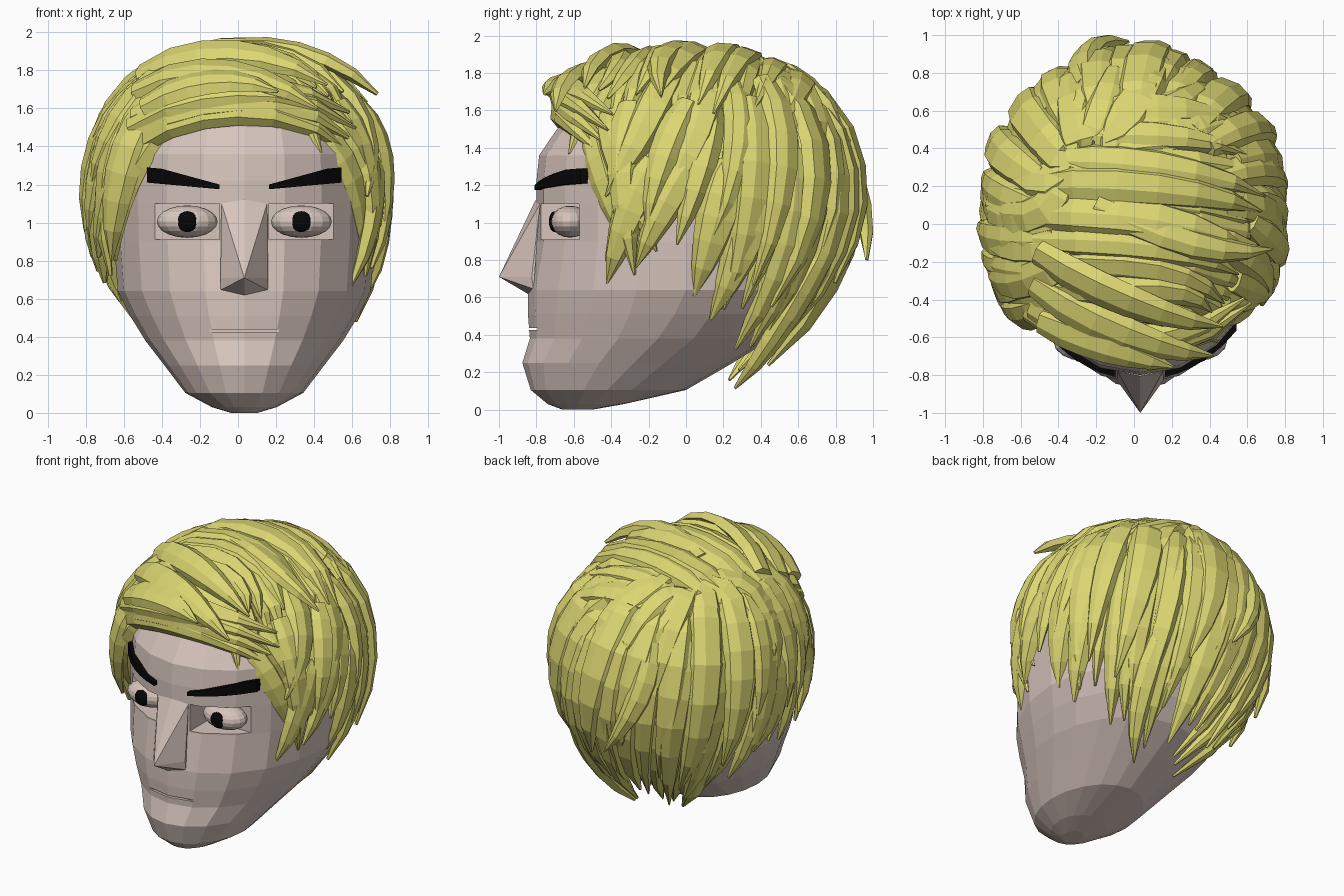
import bpy, bmesh, math, random
from mathutils import Vector, Matrix

if "Cube" in bpy.data.objects:
    bpy.data.objects.remove(bpy.data.objects["Cube"])

random.seed(4)
X0 = 0.033                      # the face sits slightly off centre under the hair


def material(name, rgb):
    m = bpy.data.materials.new(name)
    m.diffuse_color = (*rgb, 1)
    m.use_nodes = True
    m.node_tree.nodes["Principled BSDF"].inputs["Base Color"].default_value = m.diffuse_color
    return m


SKIN = material("skin", (0.68, 0.56, 0.51))
HAIR = material("blond hair", (0.72, 0.68, 0.17))
BLACK = material("black", (0.002, 0.002, 0.002))


def finish(bm, name, mat):
    bmesh.ops.recalc_face_normals(bm, faces=bm.faces[:])
    me = bpy.data.meshes.new(name)
    bm.to_mesh(me)
    bm.free()
    ob = bpy.data.objects.new(name, me)
    bpy.context.collection.objects.link(ob)
    if mat:
        me.materials.append(mat)
    return ob


def loft(bm, rings):
    rows = [[bm.verts.new(p) for p in r] for r in rings]
    n = len(rows[0])
    for a, b in zip(rows, rows[1:]):
        for i in range(n):
            bm.faces.new((a[i], a[(i + 1) % n], b[(i + 1) % n], b[i]))
    bm.faces.new(rows[0][::-1])
    bm.faces.new(rows[-1])


# Head: stacked rings of (z, front y, widest y, back y, half width)
RINGS = [(0.0, -0.66, -0.58, -0.50, 0.07), (0.03, -0.74, -0.5, -0.33, 0.17),
         (0.105, -0.83, -0.42, 0.0, 0.31), (0.25, -0.875, -0.28, 0.25, 0.42),
         (0.38, -0.835, -0.15, 0.46, 0.52), (0.51, -0.845, -0.06, 0.58, 0.60),
         (0.64, -0.845, 0.0, 0.66, 0.665), (0.9, -0.80, 0.0, 0.74, 0.685),
         (1.1, -0.80, 0.0, 0.76, 0.69), (1.22, -0.80, 0.0, 0.76, 0.69),
         (1.36, -0.785, 0.0, 0.75, 0.68), (1.5, -0.69, 0.0, 0.70, 0.62),
         (1.62, -0.54, 0.0, 0.58, 0.50), (1.73, -0.3, 0.0, 0.35, 0.3)]
bm = bmesh.new()
rings = []
for z, yf, yc, yb, hw in RINGS:
    ring = []
    for i in range(20):
        a = math.tau * i / 20
        c = math.cos(a)
        ring.append((X0 + hw * math.sin(a), yc + (yf - yc) * c if c > 0 else yc - (yb - yc) * c, z))
    rings.append(ring)
loft(bm, rings)
head = finish(bm, "head", SKIN)

# Eye sockets and mouth slit cut from the head
bm = bmesh.new()
for cx, w, y0, y1, z0, z1 in [(-0.30, 0.34, -1.1, -0.57, 0.91, 1.10), (0.30, 0.34, -1.1, -0.57, 0.91, 1.10),
                              (0, 0.40, -1.1, -0.795, 0.425, 0.437)]:
    m = Matrix.Translation((X0 + cx, (y0 + y1) / 2, (z0 + z1) / 2)) @ Matrix.Diagonal((w, y1 - y0, z1 - z0, 1))
    bmesh.ops.create_cube(bm, size=1, matrix=m)
cutter = finish(bm, "face_cutter", None)
mod = head.modifiers.new("cut", 'BOOLEAN')
mod.object, mod.operation, mod.solver = cutter, 'DIFFERENCE', 'EXACT'
bpy.context.view_layer.objects.active = head
bpy.ops.object.modifier_apply(modifier="cut")
bpy.data.objects.remove(cutter)

# Nose wedge
bm = bmesh.new()
for x, y, z in [(0, -0.805, 1.12), (0, -1.0, 0.71), (0, -0.83, 0.61)]:
    bm.verts.new((X0 + x, y, z))
for s in (-1, 1):
    for x, y, z in [(0.12, -0.78, 1.1), (0.125, -0.825, 0.71), (0.125, -0.815, 0.645)]:
        bm.verts.new((X0 + s * x, y, z))
bmesh.ops.convex_hull(bm, input=bm.verts[:])
finish(bm, "nose", SKIN)

# Eyes, pupils and eyebrows, one per side
for s, side in ((-1, "left"), (1, "right")):
    for name, mat, y, r in [("eyeball", SKIN, -0.62, (0.16, 0.105, 0.085)),
                            ("pupil", BLACK, -0.705, (0.055, 0.028, 0.055))]:
        bm = bmesh.new()
        bmesh.ops.create_uvsphere(bm, u_segments=16, v_segments=10, radius=1,
                                  matrix=Matrix.Translation((X0 + s * 0.30, y, 1.005)) @ Matrix.Diagonal((*r, 1)))
        finish(bm, side + "_" + name, mat)
    bm = bmesh.new()
    rows = []
    for k in range(6):
        u = k / 5
        x = 0.13 + 0.38 * u
        y = -0.80 * math.sqrt(1 - (x / 0.69) ** 2)
        lo, hi = 1.175 + 0.035 * u, 1.20 + 0.09 * min(1, u * 1.15)
        rows.append([(X0 + s * x, y + d, z) for d, z in ((0.05, lo), (-0.025, lo), (-0.025, hi), (0.05, hi))])
    loft(bm, rows)
    finish(bm, side + "_eyebrow", BLACK)

# Hair volume: a superellipsoid taller below its centre, tucked in at the nape
C, RX, RY, UP, LOW, N = Vector((0, 0.04, 1.1)), 0.78, 0.865, 0.80, 1.05, 2.3


def power(d):
    if d.z > 0:
        return N
    return 2.0 - 0.4 * max(0, d.y) / max(1e-6, math.hypot(d.x, d.y))


def project(p, s=1.0):
    d = Vector(p) - C
    n = power(d)
    rho = math.hypot(d.x / RX, d.y / RY)
    return C + d * s / (rho ** n + abs(d.z / (UP if d.z > 0 else LOW)) ** n) ** (1 / n)


def side_pt(deg, z):            # point on the hair volume by azimuth and height
    a = math.radians(deg)
    n = power(Vector((math.cos(a), math.sin(a), z - C.z)))
    k = (1 - min(0.999, abs((z - C.z) / (UP if z > C.z else LOW))) ** n) ** (1 / n)
    return Vector((RX * k * math.cos(a), C.y + RY * k * math.sin(a), z))


def top_pt(x, y):               # point on the hair volume from above
    rho = min(0.97, math.hypot(x / RX, (y - C.y) / RY))
    return Vector((x, y, C.z + UP * (1 - rho ** N) ** (1 / N)))


WIDTH = [0.72, 0.95, 1.0, 0.95, 0.78, 0.5, 0.06]
STEPS = len(WIDTH) - 1


def strand(bm, a, m, b, w, s=1.0, lift=0.0, t=0.055):
    """Chunky tapered lock through a, m, b on the hair volume."""
    pts = []
    for k in range(STEPS + 1):
        u = k / STEPS
        p = a * ((1 - u) * (1 - 2 * u)) + m * (4 * u * (1 - u)) + b * (u * (2 * u - 1))
        pts.append(project(p, s + lift * u * u - 0.02 * (1 - u) ** 3))
    rows = []
    roll = random.uniform(-0.3, 0.3)
    for k, p in enumerate(pts):
        tan = (pts[min(k + 1, STEPS)] - pts[max(k - 1, 0)]).normalized()
        d = p - C
        nor = Vector((d.x / RX ** 2, d.y / RY ** 2, d.z / UP ** 2)).normalized()
        bi = tan.cross(nor).normalized()
        nor = bi.cross(tan)
        bi, nor = bi * math.cos(roll) + nor * math.sin(roll), nor * math.cos(roll) - bi * math.sin(roll)
        h, f = w / 2 * WIDTH[k], t * (0.35 + 0.65 * WIDTH[k])
        if k == STEPS:
            f = 0.01
        rows.append([p + bi * h * q + nor * f * v for q, v in
                     ((-1, -0.4), (-0.7, 0.75), (0.15, 1), (0.75, 0.6), (1, -0.4), (0, -1.0))])
    loft(bm, rows)


def jit(r):
    return random.uniform(-r, r)


def tip_height(deg):            # hair hangs lowest at the back, a little lower on the left
    d = min(deg, 180 - deg)
    u = max(0, min(1, (d + 8) / 50))
    return 0.76 - 0.50 * u * u * (3 - 2 * u) - (0.06 if 120 < deg < 190 else 0)


# Scalp cap under the locks
bm = bmesh.new()
bmesh.ops.create_uvsphere(bm, u_segments=28, v_segments=20, radius=1, matrix=Matrix.Translation(C))
for v in bm.verts:
    v.co = project(v.co, 0.94)


def hairline(y):
    return 1.54 if y < -0.5 else 1.3 if y < -0.2 else 1.1 if y < 0.15 else 0.9 if y < 0.4 else 0.65


bmesh.ops.delete(bm, geom=[f for f in bm.faces if f.calc_center_median().z < hairline(f.calc_center_median().y)],
                 context='FACES')
finish(bm, "hair_cap", HAIR)

# Side and back locks in three layers
bm = bmesh.new()
for layer, (root, rise, s, count) in enumerate([(1.35, 0.0, 0.97, 18), (1.62, 0.12, 0.99, 16), (1.78, 0.36, 1.01, 14)]):
    for i in range(count):
        deg = -22 + 226 * (i + 0.5 * (layer % 2)) / (count - 1) + jit(3)
        tip = tip_height(deg) + rise + jit(0.10)
        strand(bm, side_pt(deg + 9, root + jit(0.07)), side_pt(deg + 2 + jit(2), (root + tip) / 2 + 0.05),
               side_pt(deg - 8 + jit(4), max(0.13, tip)), random.uniform(0.18, 0.26), s + jit(0.02), 0.015 + jit(0.025))
# Two loose locks at the back
strand(bm, side_pt(112, 1.55), side_pt(108, 1.2), side_pt(92, 0.84), 0.17, 1.02, 0.13)
strand(bm, side_pt(62, 0.9), side_pt(50, 0.5), side_pt(42, 0.16), 0.17, 1.0, 0.05)
finish(bm, "side_and_back_locks", HAIR)

# Locks framing the face
bm = bmesh.new()
for mirror in (0, 1):
    for d0, z0, d1, z1, s in [(-50, 1.52, -23, 0.78, 0.94), (-40, 1.6, -14, 0.84, 0.98), (-30, 1.64, -23, 0.72, 1.0)]:
        a, m, b = (side_pt(180 - d if mirror else d, z) for d, z in
                   ((d0, z0), ((d0 + d1) / 2, (z0 + z1) / 2 + 0.08), (d1, z1)))
        strand(bm, a, m, b, 0.2, s)
finish(bm, "face_framing_locks", HAIR)

# Fringe along the forehead
bm = bmesh.new()
for dz, s, w in ((0.03, 0.985, 0.18), (0.08, 1.01, 0.2), (0.13, 1.04, 0.18), (0.2, 1.04, 0.2)):
    strand(bm, Vector((-0.56, -0.46, 1.38 + dz)), Vector((0.0, -0.73, 1.61 + dz)),
           Vector((0.62, -0.42, 1.29 + dz * 1.6)), w, s)
# Bulky front locks crossing over the fringe, ending in points at the right
for x0, y0, z0, x1, y1, z1, s in [(-0.50, -0.30, 1.66, 0.42, -0.70, 1.60, 1.06), (-0.50, -0.15, 1.76, 0.45, -0.52, 1.70, 1.06),
                                  (-0.46, -0.48, 1.58, 0.20, -0.72, 1.66, 1.08)]:
    strand(bm, Vector((x0, y0, z0)), Vector(((x0 + x1) / 2, (y0 + y1) / 2 - 0.06, (z0 + z1) / 2 + 0.12)),
           Vector((x1, y1, z1)), 0.21, s, 0.08)
finish(bm, "fringe", HAIR)

# Top locks sweeping from the left parting to the right, in two layers
bm = bmesh.new()
for layer, (count, s, reach) in enumerate([(11, 0.98, 1.36), (8, 1.015, 1.55)]):
    for i in range(count):
        u = (i + 0.4 * layer) / (count - 1)
        x0 = -0.50 + 0.34 * max(0, u - 0.6) / 0.4 + jit(0.06)
        y0 = -0.40 + 0.95 * u
        end = side_pt(-54 + 84 * u + jit(4), reach + 0.08 * (1 - u) + jit(0.07))
        mid = top_pt(0.12, (y0 * 0.6 + end.y * 0.4) + 0.04)
        strand(bm, top_pt(x0, y0), mid, end, random.uniform(0.18, 0.24), s + jit(0.015), 0.02 * layer)
strand(bm, top_pt(-0.2, 0.1), top_pt(0.3, -0.1), side_pt(-12, 1.60), 0.18, 1.03, 0.12)
finish(bm, "top_locks", HAIR)

# Crown locks falling backwards and to the left of the parting
bm = bmesh.new()
for i in range(8):
    deg = 50 + 130 * i / 7
    a = math.radians(deg)
    strand(bm, top_pt(-0.18 + 0.18 * math.cos(a), 0.28 + 0.18 * math.sin(a)),
           side_pt(deg, 1.72), side_pt(deg - 10, 1.25 + jit(0.14)), 0.23, 1.005 + jit(0.015))
for i in range(5):
    y = -0.42 + 0.15 * i
    strand(bm, top_pt(-0.42, y), side_pt(213 - 11 * i, 1.55), side_pt(205 - 11 * i, 1.1 + jit(0.12)), 0.22, 1.0 + jit(0.015))
for x, y, x1, z1 in ((-0.34, 0.33, -0.2, 1.5), (-0.12, 0.36, 0.1, 1.6)):
    strand(bm, top_pt(x, y), top_pt((x + x1) / 2 - 0.04, 0.6), Vector((x1, 0.86, z1)), 0.2, 1.0, 0.0)
finish(bm, "crown_locks", HAIR)
